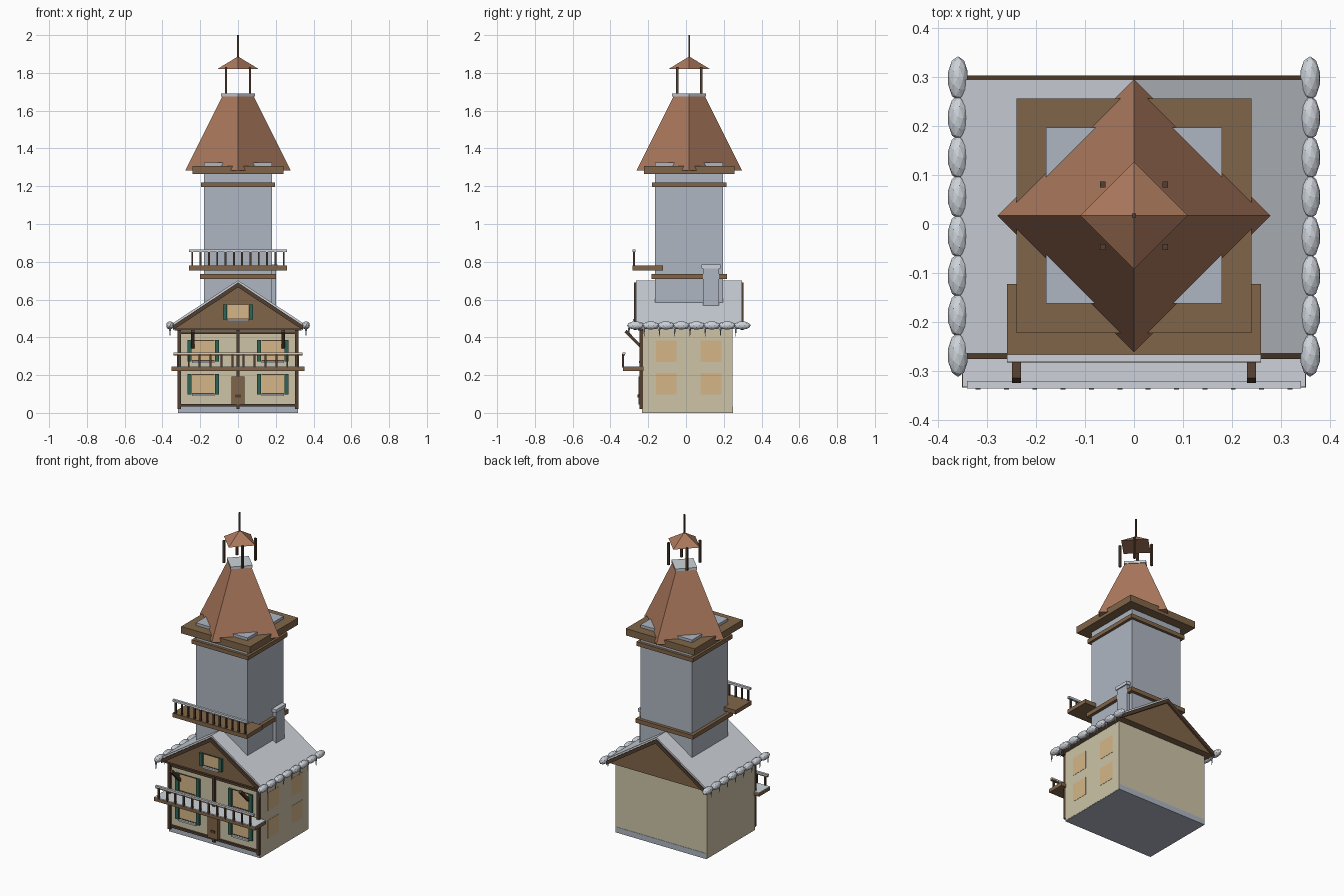
import bpy, bmesh, math
from mathutils import Matrix, Vector

if "Cube" in bpy.data.objects:
    bpy.data.objects.remove(bpy.data.objects["Cube"])


def material(name, rgb):
    m = bpy.data.materials.new(name)
    m.diffuse_color = (*rgb, 1)
    m.use_nodes = True
    m.node_tree.nodes["Principled BSDF"].inputs["Base Color"].default_value = m.diffuse_color
    return m


STONE = material("grey_stone", (0.43, 0.47, 0.54))
SNOW = material("snow", (0.61, 0.65, 0.70))
PLASTER = material("cream_plaster", (0.61, 0.55, 0.39))
GLOW = material("warm_window", (0.66, 0.47, 0.25))
COPPER = material("copper_roof", (0.41, 0.19, 0.11))
WOOD = material("brown_wood", (0.22, 0.13, 0.066))
DARK = material("dark_wood", (0.085, 0.05, 0.029))
GREEN = material("green_paint", (0.03, 0.13, 0.09))


def finish(name, bm, mat):
    bmesh.ops.recalc_face_normals(bm, faces=bm.faces)
    me = bpy.data.meshes.new(name)
    bm.to_mesh(me)
    bm.free()
    me.materials.append(mat)
    ob = bpy.data.objects.new(name, me)
    bpy.context.collection.objects.link(ob)
    return ob


def boxes(name, mat, items):
    """Each item is (x0, x1, y0, y1, z0, z1)."""
    bm = bmesh.new()
    for x0, x1, y0, y1, z0, z1 in items:
        m = (Matrix.Translation(((x0 + x1) / 2, (y0 + y1) / 2, (z0 + z1) / 2))
             @ Matrix.Diagonal((x1 - x0, y1 - y0, z1 - z0, 1)))
        bmesh.ops.create_cube(bm, size=1, matrix=m)
    return finish(name, bm, mat)


def square(half, z0, z1, cy=0.017, cx=0):
    return (cx - half, cx + half, cy - half, cy + half, z0, z1)


def diamond(name, mat, r0, r1, z0, z1):
    """Four-sided cone with its corners on the axes of the tower."""
    bm = bmesh.new()
    bmesh.ops.create_cone(bm, cap_ends=True, segments=4, radius1=r0, radius2=r1, depth=z1 - z0,
                          matrix=Matrix.Translation((0, 0.017, (z0 + z1) / 2)))
    bmesh.ops.remove_doubles(bm, verts=bm.verts, dist=1e-5)
    return finish(name, bm, mat)


def extrude(name, mat, profiles, axis, a0, a1):
    """Extrude closed 2D profiles along x (profile y,z) or y (profile x,z)."""
    bm = bmesh.new()
    for lo, hi in zip(a0, a1):
        for p in profiles:
            co = [(lo, u, v) if axis == "x" else (u, lo, v) for u, v in p]
            f = bm.faces.new([bm.verts.new(c) for c in co])
            ext = bmesh.ops.extrude_face_region(bm, geom=[f])["geom"]
            d = Vector((hi - lo, 0, 0) if axis == "x" else (0, hi - lo, 0))
            bmesh.ops.translate(bm, vec=d, verts=[v for v in ext if isinstance(v, bmesh.types.BMVert)])
    return finish(name, bm, mat)


# House walls and foundation
boxes("house_walls", PLASTER, [(-0.318, 0.318, -0.23, 0.247, 0.003, 0.47)])
boxes("foundation", STONE, [(-0.317, 0.317, -0.232, 0.249, 0, 0.035)])

# Main roof: wooden gable body, snow slabs and verge boards
extrude("gable_wood", WOOD, [[(-0.35, 0.45), (0.35, 0.45), (0, 0.682)]], "y", [-0.262], [0.292])
slabs, verges = [], []
for s in (-1, 1):
    slabs.append([(0, 0.682), (s * 0.36, 0.445), (s * 0.36, 0.465), (0, 0.702)])
    verges.append([(0, 0.665), (s * 0.345, 0.438), (s * 0.345, 0.462), (0, 0.69)])
extrude("snowy_roof", SNOW, slabs, "y", [-0.265], [0.296])
extrude("verge_boards", DARK, verges, "y", [-0.276, 0.292], [-0.262, 0.304])

# Snow clumps and icicles along both eaves
bm = bmesh.new()
ice = bmesh.new()
for s in (-1, 1):
    for i in range(8):
        y = 0.298 - i * 0.0808
        bmesh.ops.create_icosphere(bm, subdivisions=2, radius=1,
                                   matrix=Matrix.Translation((s * 0.36, y, 0.463))
                                   @ Matrix.Diagonal((0.021, 0.045, 0.022, 1)))
        bmesh.ops.create_cone(ice, cap_ends=True, segments=5, radius1=0.001, radius2=0.006, depth=0.045,
                              matrix=Matrix.Translation((s * 0.36, y - 0.035, 0.428)))
finish("eave_snow_clumps", bm, SNOW)
finish("icicles", ice, STONE)

# Timber frame on the front
frame = [(x - 0.009, x + 0.009, -0.245, -0.228, 0.02, 0.45) for x in (-0.31, 0, 0.31)]
frame += [(-0.318, 0.318, -0.243, -0.228, z - 0.007, z + 0.007) for z in (0.04, 0.235, 0.424)]
frame.append((-0.335, 0.335, -0.255, -0.228, 0.437, 0.452))
boxes("timber_frame", DARK, frame)

# Windows: panes, shutters, glazing bars and snowy sills
panes, shutters, sills, bars = [], [], [], []


def window(cx, hw, z0, z1, y):
    panes.append((cx - hw, cx + hw, y - 0.003, y + 0.003, z0, z1))
    for s in (-1, 1):
        x = cx + s * (hw + 0.012)
        shutters.append((x - 0.011, x + 0.011, y - 0.014, y + 0.002, z0 - 0.003, z1 + 0.003))
    sills.append((cx - hw, cx + hw, y - 0.018, y + 0.002, z0 - 0.01, z0))
    for z in (z0 + 0.002, z1):
        bars.append((cx - hw, cx + hw, y - 0.005, y + 0.002, z - 0.002, z + 0.002))


for cx in (-0.184, 0.184):
    window(cx, 0.06, 0.1, 0.203, -0.23)
    window(cx, 0.06, 0.275, 0.383, -0.23)
window(0, 0.056, 0.497, 0.572, -0.262)
for y0 in (-0.16, 0.077):
    for z0 in (0.097, 0.27):
        panes.append((0.316, 0.3195, y0, y0 + 0.111, z0, z0 + 0.113))
boxes("window_panes", GLOW, panes)
boxes("shutters", GREEN, shutters)
boxes("snowy_sills", SNOW, sills)
boxes("window_bars", DARK, bars)

# Front door with a step-like middle panel
boxes("front_door", WOOD, [(-0.035, 0.035, -0.252, -0.228, 0.045, 0.192)])
boxes("door_panel", DARK, [(-0.016, 0.016, -0.256, -0.25, 0.082, 0.098)])

# House balcony
boxes("house_balcony_floor", WOOD, [(-0.352, 0.352, -0.334, -0.225, 0.222, 0.242)])
boxes("house_balcony_snow", SNOW, [(-0.351, 0.351, -0.333, -0.225, 0.242, 0.246)])
boxes("house_balcony_balusters", DARK,
      [(x - 0.005, x + 0.005, -0.338, -0.328, 0.24, 0.312) for x in [-0.319 + 0.058 * i for i in range(12)]])
boxes("house_balcony_rail", WOOD, [(-0.342, 0.342, -0.335, -0.322, 0.304, 0.312)])
boxes("house_balcony_rail_snow", SNOW, [(-0.342, 0.342, -0.336, -0.321, 0.312, 0.321)])

# Diagonal braces under the eaves
extrude("eave_braces", DARK, [[(-0.24, 0.34), (-0.24, 0.362), (-0.315, 0.44), (-0.325, 0.425)]],
        "x", [-0.249, 0.231], [-0.231, 0.249])

# Tower shaft and bands
boxes("tower_shaft", STONE, [square(0.18, 0.46, 1.325)])
boxes("tower_bands", WOOD, [square(0.2, 0.71, 0.736), square(0.197, 1.195, 1.22),
                            square(0.24, 1.265, 1.308)])

# Tower balcony
boxes("tower_balcony_floor", WOOD, [(-0.26, 0.26, -0.283, -0.123, 0.755, 0.78)])
boxes("tower_balcony_balusters", DARK,
      [(x - 0.005, x + 0.005, -0.28, -0.27, 0.775, 0.855) for x in [-0.242 + 0.044 * i for i in range(12)]])
boxes("tower_balcony_rail", SNOW, [(-0.26, 0.26, -0.282, -0.267, 0.852, 0.865)])

# Chimney with snow cap
boxes("chimney", STONE, [square(0.043, 0.55, 0.765, 0.133, 0.158)])
boxes("chimney_snow", SNOW, [square(0.05, 0.765, 0.785, 0.133, 0.158)])

# Copper spire, open lantern and finial
diamond("spire_roof", COPPER, 0.279, 0.082, 1.284, 1.677)
diamond("lantern_floor_snow", SNOW, 0.09, 0.09, 1.675, 1.69)
boxes("lantern_posts", DARK, [square(0.006, 1.69, 1.83, 0.017 + sy * 0.064, sx * 0.064)
                              for sx in (-1, 1) for sy in (-1, 1)])
diamond("lantern_roof", COPPER, 0.11, 0.0, 1.82, 1.887)
boxes("finial", DARK, [square(0.004, 1.87, 2.0)])
